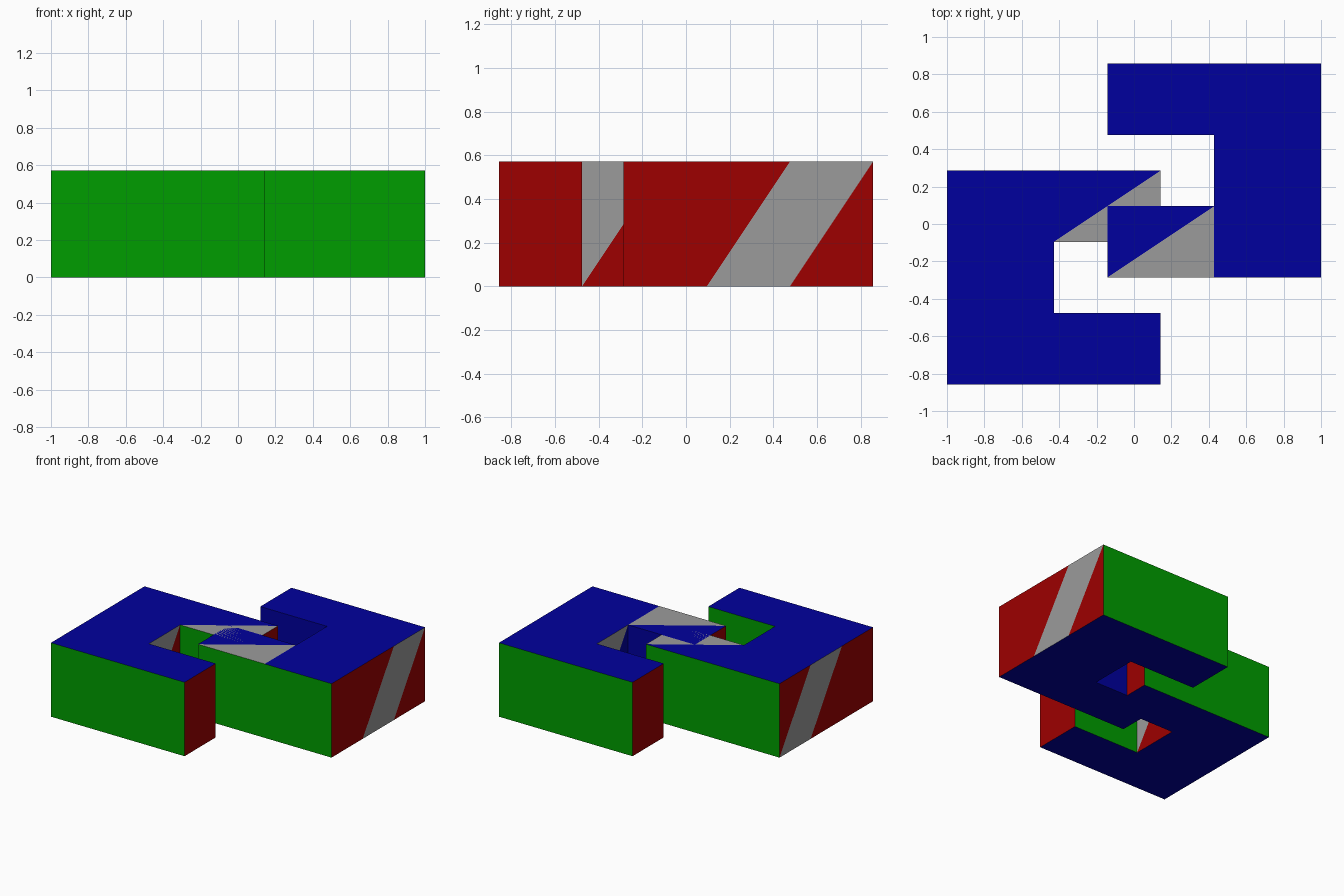
import bpy, bmesh

if "Cube" in bpy.data.objects:
    bpy.data.objects.remove(bpy.data.objects["Cube"])

U = 2 / 21                                    # grid module
X0, X1, X2 = -10.5 * U, -4.5 * U, 1.5 * U     # back, inner wall, arm tips
Y = [v * U for v in (-9, -5, -1, 3)]          # arm / gap / arm
H = 6 * U
RED, GREEN, BLUE, GREY = range(4)


def paint(name, rgb):
    m = bpy.data.materials.new(name)
    m.diffuse_color = (*rgb, 1)
    m.use_nodes = True
    m.node_tree.nodes["Principled BSDF"].inputs["Base Color"].default_value = m.diffuse_color
    return m


PAINTS = [paint("red", (0.34, 0, 0)),
          paint("green", (0, 0.34, 0)),
          paint("blue", (0, 0, 0.34)),
          paint("grey", (0.33, 0.33, 0.33))]

# C-shaped outline, counter-clockwise, with the back wall in three panels
OUTLINE = [(X0, Y[0]), (X2, Y[0]), (X2, Y[1]), (X1, Y[1]), (X1, Y[2]),
           (X2, Y[2]), (X2, Y[3]), (X0, Y[3]), (X0, Y[2]), (X0, Y[1])]
# Plan rectangles: three back panels and two arms
CELLS = [(X0, X1, Y[i], Y[i + 1]) for i in range(3)]
CELLS += [(X1, X2, Y[0], Y[1]), (X1, X2, Y[2], Y[3])]


def hook(name, sign, inner, grey_walls, grey_top):
    """sign -1 turns the hook half round; grey halves are 'low' or 'high'."""
    bm = bmesh.new()

    def face(pts, mat):
        f = bm.faces.new([bm.verts.new((sign * x, sign * y, z)) for x, y, z in pts])
        f.material_index = mat

    def panel(a, b, c, d, mat, grey=None):
        if grey:
            face((a, b, c), GREY if grey == "low" else mat)
            face((a, c, d), GREY if grey == "high" else mat)
        else:
            face((a, b, c, d), mat)

    # Walls
    for i, (p, q) in enumerate(zip(OUTLINE, OUTLINE[1:] + OUTLINE[:1])):
        mat = RED if p[0] == q[0] else GREEN
        if i in (2, 3, 4) and inner is not None:
            mat = inner
        panel((*p, 0), (*q, 0), (*q, H), (*p, H), mat, grey_walls.get(i))

    # Top and bottom
    for i, (xa, xb, ya, yb) in enumerate(CELLS):
        panel((xa, ya, H), (xb, ya, H), (xb, yb, H), (xa, yb, H), BLUE,
              grey_top if i == 4 else None)
        panel((xa, ya, 0), (xa, yb, 0), (xb, yb, 0), (xb, ya, 0), BLUE)

    bmesh.ops.remove_doubles(bm, verts=bm.verts, dist=1e-4)
    me = bpy.data.meshes.new(name)
    bm.to_mesh(me)
    bm.free()
    for m in PAINTS:
        me.materials.append(m)
    ob = bpy.data.objects.new(name, me)
    bpy.context.collection.objects.link(ob)


# Two interlocked hooks
hook("back_hook", -1, BLUE, {3: "high", 8: "low", 9: "high"}, "high")
hook("front_hook", 1, None, {3: "high", 7: "low", 8: "high"}, "low")
